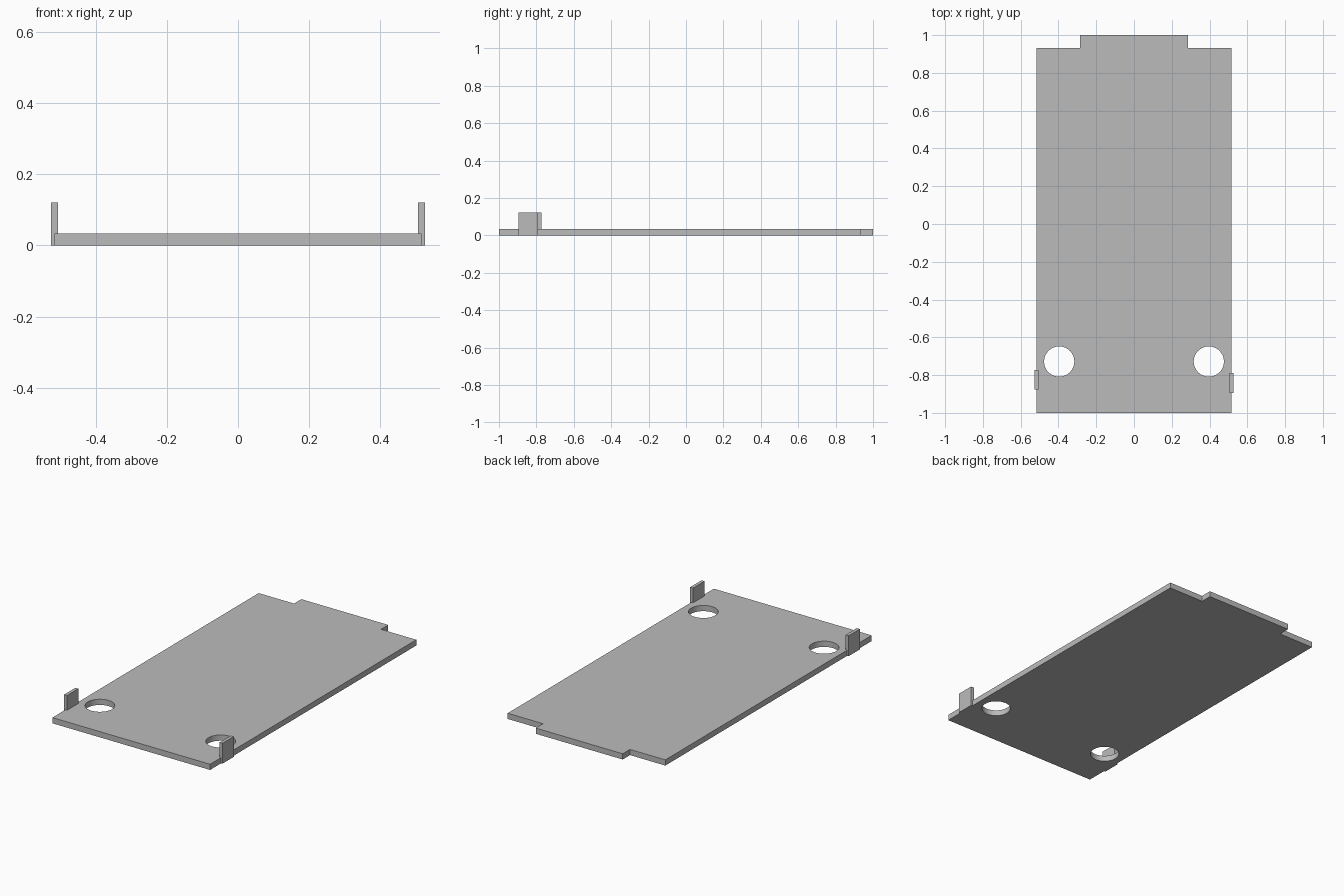
import bpy
import bmesh

default = bpy.data.objects.get("Cube")
if default:
    bpy.data.objects.remove(default, do_unlink=True)

THICK = 0.034
TAB_TOP = 0.121

grey = bpy.data.materials.new("plain grey")
grey.use_nodes = True
colour = (0.5, 0.5, 0.5, 1)
grey.diffuse_color = colour
grey.node_tree.nodes["Principled BSDF"].inputs["Base Color"].default_value = colour


def prism(name, outline, z0, z1):
    """Extrude a flat outline from z0 up to z1."""
    bm = bmesh.new()
    face = bm.faces.new([bm.verts.new((x, y, z0)) for x, y in outline])
    top = bmesh.ops.extrude_face_region(bm, geom=[face])["geom"]
    verts = [v for v in top if isinstance(v, bmesh.types.BMVert)]
    bmesh.ops.translate(bm, verts=verts, vec=(0, 0, z1 - z0))
    bmesh.ops.recalc_face_normals(bm, faces=bm.faces)
    mesh = bpy.data.meshes.new(name)
    bm.to_mesh(mesh)
    bm.free()
    mesh.materials.append(grey)
    obj = bpy.data.objects.new(name, mesh)
    bpy.context.collection.objects.link(obj)
    return obj


# Flat panel with a narrower tongue at the back
half = [(0.517, -1), (0.517, 0.932), (0.285, 0.932), (0.285, 1)]
panel = prism("panel", half + [(-x, y) for x, y in reversed(half)], 0, THICK)

# Two round through holes near the front
for side in (-1, 1):
    bpy.ops.mesh.primitive_cylinder_add(
        vertices=48, radius=0.08, depth=0.2, location=(side * 0.396, -0.728, 0))
    cutter = bpy.context.object
    cutter.name = "hole_cutter"
    cutter.hide_render = True
    cutter.data.materials.append(grey)
    mod = panel.modifiers.new("hole", "BOOLEAN")
    mod.operation = "DIFFERENCE"
    mod.solver = "EXACT"
    mod.object = cutter
    bpy.ops.object.select_all(action="DESELECT")
    bpy.context.view_layer.objects.active = panel
    panel.select_set(True)
    bpy.ops.object.modifier_apply(modifier=mod.name)
    bpy.data.objects.remove(cutter, do_unlink=True)

bpy.ops.object.shade_smooth_by_angle()

# Upright clip tabs on the side edges, slightly staggered
for name, side, y0, y1 in (("left_tab", 1, -0.896, -0.79),
                           ("right_tab", -1, -0.877, -0.772)):
    inner, outer = side * 0.506, side * 0.526
    prism(name, [(inner, y0), (outer, y0), (outer, y1), (inner, y1)], 0, TAB_TOP)
